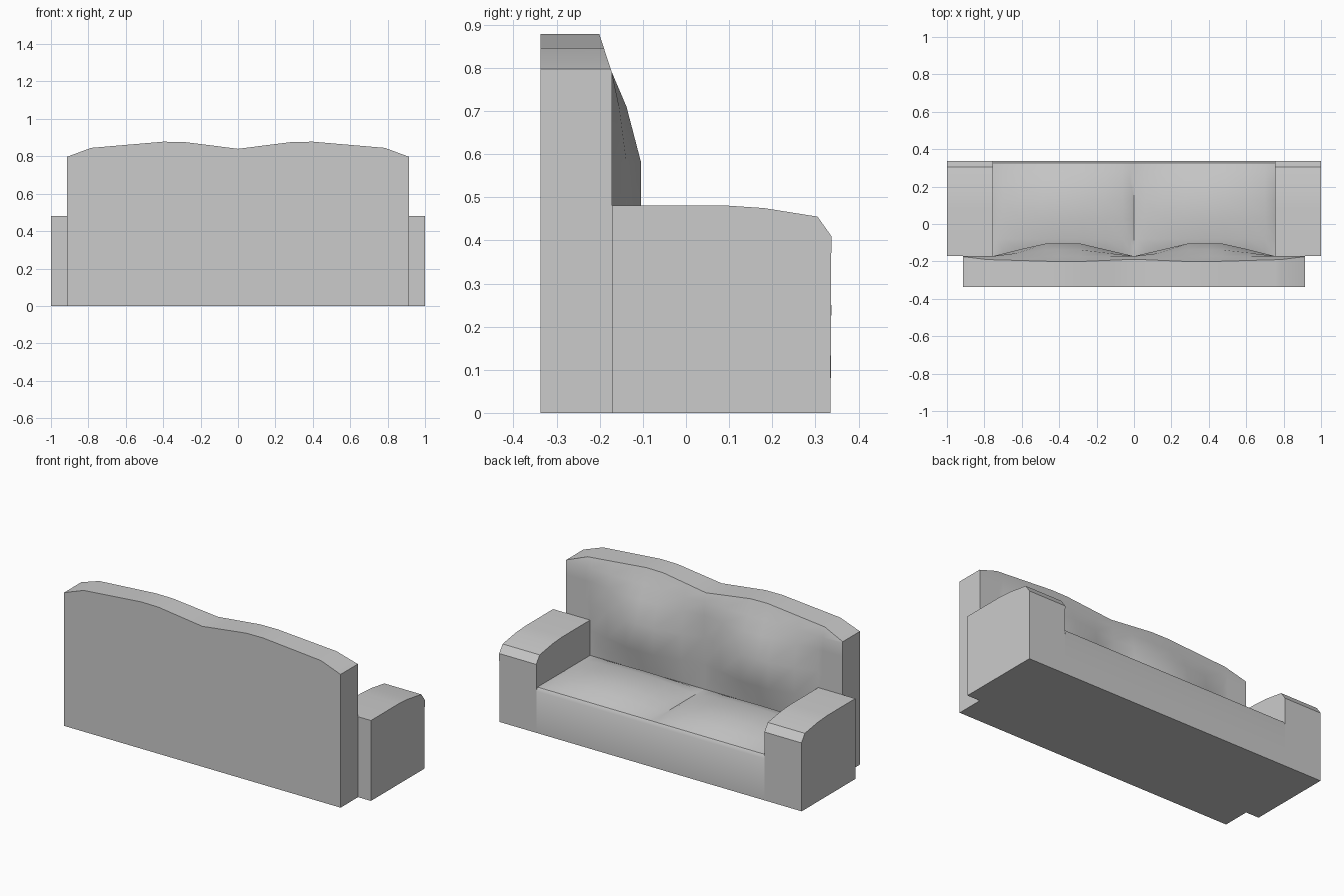
import bpy, bmesh, math
from math import sin, pi

if "Cube" in bpy.data.objects:
    bpy.data.objects.remove(bpy.data.objects["Cube"])


def interp(t, pts):
    # piecewise linear lookup through (t, value) points
    if t <= pts[0][0]:
        return pts[0][1]
    for (a, va), (b, vb) in zip(pts, pts[1:]):
        if t <= b:
            return va + (vb - va) * (t - a) / (b - a)
    return pts[-1][1]


def loft(name, xs, section):
    # skin closed (y, z) sections placed along x, capped at both ends
    bm = bmesh.new()
    loops = [[bm.verts.new((x, y, z)) for y, z in section(x)] for x in xs]
    n = len(loops[0])
    for a, b in zip(loops, loops[1:]):
        for i in range(n):
            j = (i + 1) % n
            bm.faces.new((a[i], a[j], b[j], b[i]))
    bm.faces.new(loops[0])
    bm.faces.new(loops[-1])
    bmesh.ops.recalc_face_normals(bm, faces=bm.faces)
    me = bpy.data.meshes.new(name)
    bm.to_mesh(me)
    bm.free()
    ob = bpy.data.objects.new(name, me)
    bpy.context.collection.objects.link(ob)
    bpy.ops.object.select_all(action='DESELECT')
    ob.select_set(True)
    bpy.context.view_layer.objects.active = ob
    bpy.ops.object.shade_smooth_by_angle(angle=math.radians(32))
    return ob


def mirrored(half):
    return [-x for x in reversed(half) if x > 0] + half


# backrest: wavy top, two padded lobes facing +y
TOP = [(0, .84), (.30, .878), (.40, .878), (.785, .845), (.915, .797)]
LOBE_X = [(0, 0), (.13, .45), (.29, 1), (.47, 1), (.62, .5), (.755, 0)]
LOBE_Z = [(.27, 0), (.42, 1), (.58, 1), (.71, .5), (.79, 0)]


def back_section(x):
    top = interp(abs(x), TOP)
    pts = [(-.337, 0), (-.337, top)]
    for z in (top, .79, .71, .58, .42, .27, 0):
        y = -.172 - max(0, z - .79) * .33
        y += .068 * interp(abs(x), LOBE_X) * interp(z, LOBE_Z)
        pts.append((y, z))
    # keep the doubled top corner distinct
    del pts[1]
    pts.insert(1, (-.337, top))
    return pts


loft("backrest", mirrored([0, .13, .29, .40, .47, .62, .755, .785, .915]), back_section)

# armrests with rounded fronts
ARM = [(-.172, 0), (.335, 0), (.337, .41), (.305, .455), (.18, .475), (.09, .481), (-.172, .481)]
for side, label in ((1, "left"), (-1, "right")):
    loft(label + "_armrest", [side * .755, side * 1.0], lambda x: ARM)

# seat base with two puffed cushions
PUFF_Y = [(-.172, 0), (-.14, .45), (-.08, .75), (.03, 1), (.13, .95), (.22, .6), (.28, .25), (.325, 0)]


def seat_section(x):
    u = max(0, sin(pi * min(1, abs(x) / .755))) ** .6
    pts = [(-.172, 0), (.335, 0), (.337, .25)]
    for y, f in reversed(PUFF_Y):
        pts.append((y, .27 + .045 * u * f))
    return pts


loft("seat", mirrored([0, .02, .06, .15, .27, .38, .49, .61, .70, .735, .755]), seat_section)
